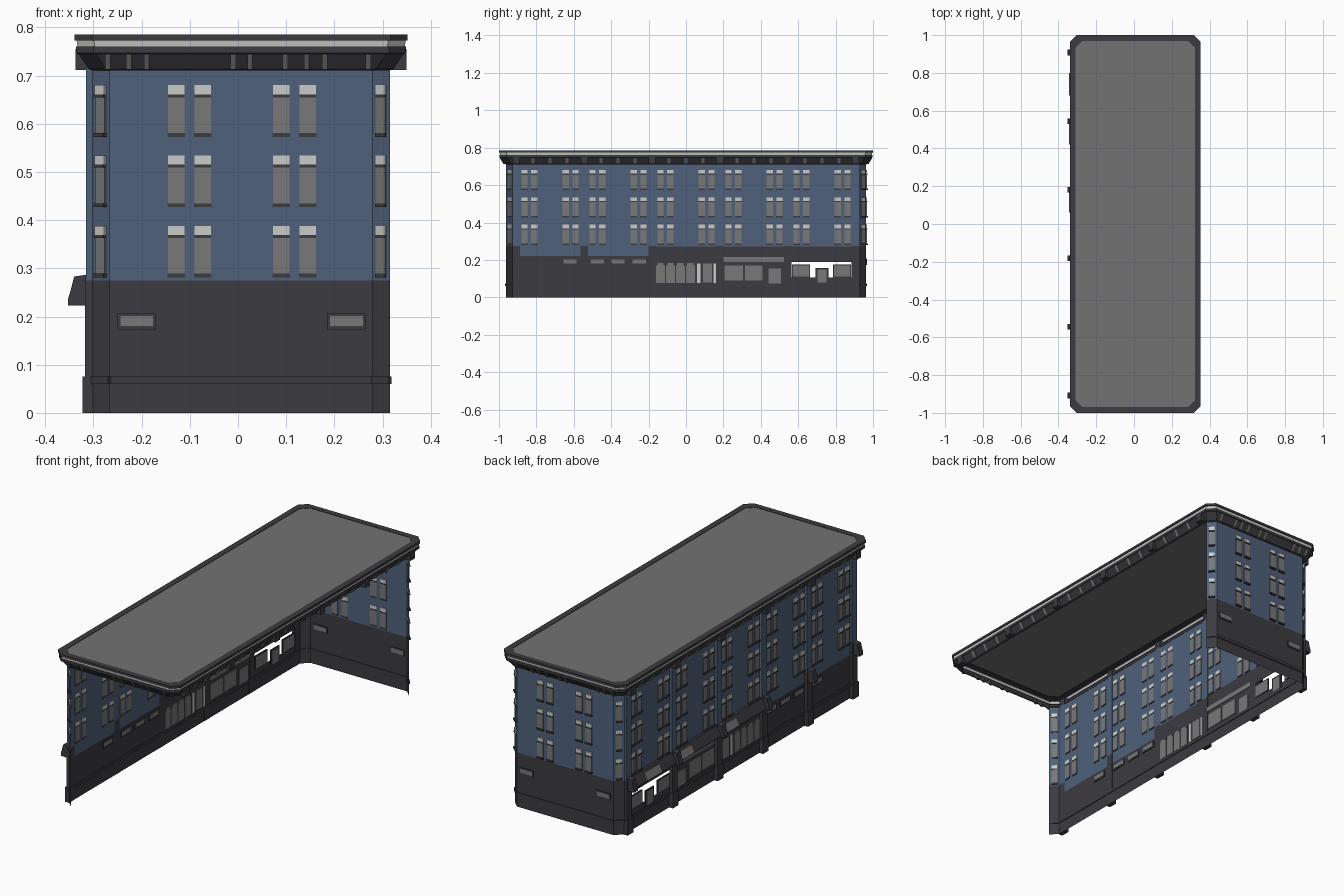
import bpy, bmesh
from mathutils import Vector

if "Cube" in bpy.data.objects:
    bpy.data.objects.remove(bpy.data.objects["Cube"])


def material(name, rgb):
    m = bpy.data.materials.new(name)
    m.diffuse_color = (*rgb, 1)
    m.use_nodes = True
    m.node_tree.nodes["Principled BSDF"].inputs["Base Color"].default_value = m.diffuse_color
    return m


BLUE = material("blue_wall", (0.08, 0.12, 0.2))
DARK = material("dark_trim", (0.045, 0.043, 0.05))
GLASS = material("grey_glass", (0.19, 0.19, 0.19))
LIGHT = material("light_panel", (0.6, 0.6, 0.58))
ROOF = material("roof_grey", (0.17, 0.17, 0.17))

X0, X1, Y, C = -0.302, 0.315, 0.963, 0.036      # wall planes and corner chamfer


class Wall:
    """Local frame: u along the wall, d outward from it, z up."""
    def __init__(self, origin, tangent, normal):
        self.o, self.t = Vector(origin), Vector(tangent).normalized()
        self.n = Vector(normal).normalized()

    def at(self, u, d, z):
        return self.o + self.t * u + self.n * d + Vector((0, 0, z))


LONG = Wall((X0, 0, 0), (0, 1, 0), (-1, 0, 0))
EAST = Wall((X1, 0, 0), (0, 1, 0), (1, 0, 0))
BACK = Wall((0, Y, 0), (1, 0, 0), (0, 1, 0))
FRONT = Wall((0, -Y, 0), (1, 0, 0), (0, -1, 0))
CORNERS = [Wall((X0 + C / 2, Y - C / 2, 0), (1, 1, 0), (-1, 1, 0)),
           Wall((X1 - C / 2, Y - C / 2, 0), (1, -1, 0), (1, 1, 0)),
           Wall((X0 + C / 2, -Y + C / 2, 0), (1, -1, 0), (-1, -1, 0))]
HALF = C * 0.7071
parts = {}


def part(name, mat):
    return parts.setdefault(name, (bmesh.new(), mat))[0]


def sheet(name, mat, w, u0, u1, z0, z1, d=0):
    bm = part(name, mat)
    f = bm.faces.new([bm.verts.new(w.at(u, d, z))
                      for u, z in ((u0, z0), (u1, z0), (u1, z1), (u0, z1))])
    f.normal_update()
    if f.normal.dot(w.n) < 0:
        f.normal_flip()


def prism(name, mat, w, profile, u0, u1):
    bm = part(name, mat)
    a = [bm.verts.new(w.at(u0, d, z)) for d, z in profile]
    b = [bm.verts.new(w.at(u1, d, z)) for d, z in profile]
    n = len(a)
    fs = [bm.faces.new(a), bm.faces.new(b[::-1])]
    fs += [bm.faces.new((a[i], b[i], b[(i + 1) % n], a[(i + 1) % n])) for i in range(n)]
    bmesh.ops.recalc_face_normals(bm, faces=fs)


def box(name, mat, w, u0, u1, z0, z1, d0, d1):
    prism(name, mat, w, [(d0, z0), (d1, z0), (d1, z1), (d0, z1)], u0, u1)


def window(w, u, width=0.034):
    for top in (0.68, 0.534, 0.388):
        a, b = u - width / 2, u + width / 2
        box("window_glass", GLASS, w, a, b, top - 0.1, top - 0.024, -0.002, 0.004)
        box("window_head", LIGHT, w, a, b, top - 0.02, top, -0.002, 0.006)
        box("window_rail", DARK, w, a, b, top - 0.025, top - 0.019, -0.003, 0.008)
        box("window_sill", DARK, w, a - 0.001, b + 0.001, top - 0.107, top - 0.099, -0.003, 0.01)


def vent(w, u, width, z0=0.173, z1=0.207):
    box("basement_frame", DARK, w, u - width / 2, u + width / 2, z0, z1, -0.004, 0.004)
    box("basement_glass", GLASS, w, u - width / 2 + 0.006, u + width / 2 - 0.006,
        z0 + 0.007, z1 - 0.006, -0.005, 0.005)


# Upper walls: long street side, back end and three chamfered corners
YL = Y - C
sheet("upper_wall", BLUE, LONG, -YL, -0.18, 0.22, 0.715)
sheet("upper_wall", BLUE, LONG, -0.18, YL, 0.272, 0.715)
sheet("upper_wall", BLUE, BACK, X0 + C, X1 - C, 0.275, 0.715)
for w in CORNERS:
    sheet("upper_wall", BLUE, w, -HALF, HALF, 0.275, 0.715)
    sheet("base_wall", DARK, w, -HALF, HALF, 0, 0.275)
    window(w, 0, 0.028)
    box("base_band", DARK, w, -HALF, HALF, 0.06, 0.075, -0.004, 0.005)

# Base walls, with an open shopfront in the last bay
sheet("base_wall", DARK, BACK, X0 + C, X1 - C, 0, 0.275)
sheet("base_wall", DARK, LONG, -YL, -0.18, 0, 0.22)
sheet("base_wall", DARK, LONG, -0.18, 0.562, 0, 0.272)
sheet("base_wall", DARK, LONG, 0.562, 0.885, 0, 0.107)
sheet("base_wall", DARK, LONG, 0.562, 0.885, 0.19, 0.272)
sheet("base_wall", DARK, LONG, 0.885, YL, 0, 0.272)
box("base_band", DARK, BACK, X0 + C, X1 - C, 0.06, 0.075, -0.004, 0.005)
box("base_band", DARK, LONG, -YL, YL, 0.06, 0.075, -0.004, 0.005)

# Paired sash windows
for u in (-0.101, 0.117):
    for s in (-0.0275, 0.0275):
        window(BACK, u + s)
for i in range(5):
    for pair in (-0.11, 0.11):
        for s in (-0.0265, 0.0265):
            window(LONG, (i - 2) * 0.3635 + pair + s)

# Basement windows
for u in (-0.21, 0.225):
    vent(BACK, u, 0.08)
for u in (-0.62, -0.473, -0.363, -0.25):
    vent(LONG, u, 0.082)

# Pilasters with plinth, sloping scroll bracket and cornice corbel
for i in range(6):
    u = (i - 2.5) * 0.363
    box("pilaster", BLUE, LONG, u - 0.02, u + 0.02, 0.275, 0.715, -0.001, 0.013)
    box("pilaster_base", DARK, LONG, u - 0.02, u + 0.02, 0, 0.28, -0.001, 0.016)
    box("pilaster_plinth", DARK, LONG, u - 0.023, u + 0.023, 0, 0.075, -0.001, 0.021)
    prism("pilaster_bracket", DARK, LONG,
          [(0.01, 0.223), (0.051, 0.223), (0.051, 0.236), (0.045, 0.255),
           (0.038, 0.283), (0.01, 0.287)], u - 0.015, u + 0.015)
    for w in (LONG, EAST):
        box("cornice_corbel", DARK, w, u - 0.018, u + 0.018, 0.712, 0.755, 0.0, 0.035)

# Sloping shop fascia with blank sign plates
prism("shop_fascia", DARK, LONG,
      [(0.0, 0.222), (0.034, 0.226), (0.034, 0.236), (0.012, 0.28), (0.0, 0.28)], -0.165, 0.89)
for u0, u1 in ((0.06, 0.19), (0.42, 0.53), (0.68, 0.80)):
    prism("sign_plate", GLASS, LONG,
          [(0.036, 0.232), (0.043, 0.235), (0.025, 0.272), (0.018, 0.269)], u0, u1)

# Shopfront glazing
for i in range(4):
    a = -0.16 + i * 0.053
    box("shop_glass", GLASS, LONG, a, a + 0.048, 0.077, 0.17, -0.003, 0.003)
    box("shop_glass", GLASS, LONG, a + 0.007, a + 0.041, 0.17, 0.183, -0.003, 0.003)
box("shop_door_light", LIGHT, LONG, 0.06, 0.078, 0.077, 0.18, -0.003, 0.003)
box("shop_door_light", LIGHT, LONG, 0.148, 0.16, 0.077, 0.18, -0.003, 0.003)
for u0, u1, z0, z1 in ((0.09, 0.14, 0.08, 0.18), (0.207, 0.305, 0.09, 0.17),
                       (0.315, 0.41, 0.09, 0.17), (0.44, 0.508, 0.075, 0.155),
                       (0.2, 0.525, 0.19, 0.215)):
    box("shop_glass", GLASS, LONG, u0, u1, z0, z1, -0.003, 0.003)
for u0, u1 in ((0.57, 0.66), (0.79, 0.88)):
    box("shop_frame", DARK, LONG, u0 - 0.003, u1 + 0.003, 0.107, 0.175, -0.003, 0.003)
    box("shop_glass", GLASS, LONG, u0, u1, 0.11, 0.17, -0.004, 0.004)
box("shop_frame", DARK, LONG, 0.693, 0.762, 0.07, 0.158, -0.003, 0.003)
box("shop_glass", GLASS, LONG, 0.703, 0.752, 0.08, 0.15, -0.004, 0.004)


# Cornice: stacked chamfered rings running round all four sides
def ring(o):
    a, b, y = X0 - o, X1 + o, Y + o
    return [(a + C, -y), (b - C, -y), (b, -y + C), (b, y - C),
            (b - C, y), (a + C, y), (a, y - C), (a, -y + C)]


def loft(name, mat, profile):
    bm = part(name, mat)
    rows = [[bm.verts.new((x, y, z)) for x, y in ring(o)] for o, z in profile]
    for r, q in zip(rows, rows[1:]):
        for i in range(8):
            j = (i + 1) % 8
            bm.faces.new((r[i], r[j], q[j], q[i]))
    return bm, rows


loft("cornice_cove", DARK, [(0.0, 0.711), (0.008, 0.714), (0.028, 0.744),
                            (0.034, 0.747), (0.034, 0.76), (0.031, 0.76)])
loft("cornice_band", LIGHT, [(0.031, 0.76), (0.033, 0.773)])
loft("cornice_cap", DARK, [(0.033, 0.773), (0.037, 0.773), (0.037, 0.785),
                           (0.007, 0.785), (0.007, 0.781)])
bm, rows = loft("roof", ROOF, [(0.007, 0.783)])
bm.faces.new(rows[0])

# Small grey brackets on the cornice cove
dentil = [(0.008, 0.713), (0.014, 0.713), (0.032, 0.744), (0.028, 0.746)]
for w in (FRONT, BACK):
    for u in (-0.27, -0.227, -0.19, -0.01, 0.025, 0.098, 0.142, 0.18, 0.27):
        prism("cornice_bracket", GLASS, w, dentil, u - 0.0055, u + 0.0055)
for w in (LONG, EAST):
    for i in range(5):
        for s in (-0.09, 0, 0.09):
            u = (i - 2) * 0.3635 + s
            prism("cornice_bracket", GLASS, w, dentil, u - 0.008, u + 0.008)

# Turn every collected part into an object
for name, (bm, mat) in parts.items():
    me = bpy.data.meshes.new(name)
    bm.to_mesh(me)
    bm.free()
    me.materials.append(mat)
    bpy.context.collection.objects.link(bpy.data.objects.new(name, me))
